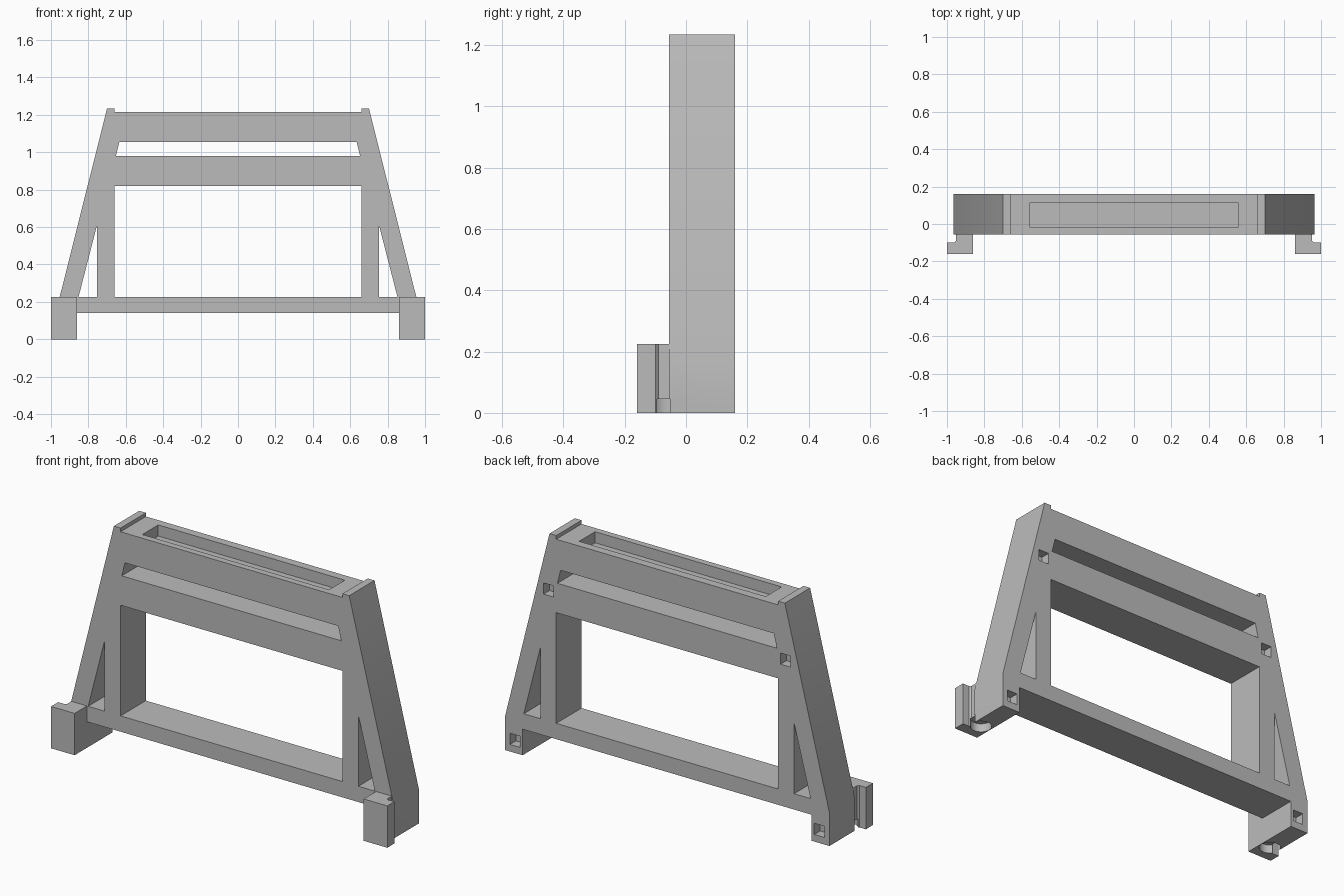
import bpy
import bmesh
import math
from mathutils import Vector

cube = bpy.data.objects.get("Cube")
if cube:
    bpy.data.objects.remove(cube, do_unlink=True)

grey = bpy.data.materials.new("plain grey")
grey.use_nodes = True
COLOUR = (0.5, 0.5, 0.5, 1)
grey.diffuse_color = COLOUR
grey.node_tree.nodes["Principled BSDF"].inputs["Base Color"].default_value = COLOUR

FRONT, BACK = -0.055, 0.16
FOOT_TOP = 0.225


def prism(name, points, axis, low, high):
    """Extrude a flat outline along y (points are x, z) or z (points are x, y)."""
    bm = bmesh.new()
    if axis == "y":
        verts = [bm.verts.new((a, low, b)) for a, b in points]
        move = Vector((0, high - low, 0))
    else:
        verts = [bm.verts.new((a, b, low)) for a, b in points]
        move = Vector((0, 0, high - low))
    face = bm.faces.new(verts)
    result = bmesh.ops.extrude_face_region(bm, geom=[face])
    moved = [g for g in result["geom"] if isinstance(g, bmesh.types.BMVert)]
    bmesh.ops.translate(bm, verts=moved, vec=move)
    bmesh.ops.recalc_face_normals(bm, faces=bm.faces)
    mesh = bpy.data.meshes.new(name)
    bm.to_mesh(mesh)
    bm.free()
    mesh.materials.append(grey)
    obj = bpy.data.objects.new(name, mesh)
    bpy.context.collection.objects.link(obj)
    return obj


def mirrored(points):
    """Close a right-half outline with its mirror image."""
    return points + [(-a, b) for a, b in reversed(points)]


def flip(points, side):
    return [(side * a, b) for a, b in points]


def rect(cx, cy, w, h):
    return [(cx - w / 2, cy - h / 2), (cx + w / 2, cy - h / 2),
            (cx + w / 2, cy + h / 2), (cx - w / 2, cy + h / 2)]


# Tapered frame with raised end lips and short legs
frame = prism("frame", mirrored([
    (0.86, 0.14), (0.86, 0), (0.965, 0), (0.965, 0.18),
    (0.70, 1.235), (0.66, 1.235), (0.66, 1.215)]), "y", FRONT, BACK)

joins, cuts = [], []

# Large window, upper slot and top tray
cuts.append(prism("window_cutter", mirrored([(0.66, FOOT_TOP), (0.66, 0.82)]), "y", -0.3, 0.3))
cuts.append(prism("slot_cutter", mirrored([(0.653, 0.98), (0.634, 1.055)]), "y", -0.3, 0.3))
cuts.append(prism("tray_cutter", rect(0, 0.0475, 1.11, 0.135), "z", 1.155, 1.3))

for side in (1, -1):
    # Hooked front foot
    foot = [(0.86, -0.16), (1.0, -0.16), (1.0, -0.10), (0.963, -0.10),
            (0.953, -0.09), (0.953, -0.03), (0.86, -0.03)]
    joins.append(prism("front_foot", flip(foot, side), "z", 0, FOOT_TOP))

    # Triangular brace opening
    brace = [(0.755, FOOT_TOP), (0.853, FOOT_TOP), (0.755, 0.605)]
    cuts.append(prism("brace_cutter", flip(brace, side), "y", -0.3, 0.3))

    # Square sockets in the back
    for x, z in ((0.905, 0.068), (0.705, 0.93)):
        cuts.append(prism("socket_cutter", rect(side * x, z, 0.06, 0.06), "y", 0.11, 0.3))

    # Round pocket under the foot, open at the outer side
    circle = [(0.915 + 0.052 * math.cos(i * math.tau / 32),
               -0.065 + 0.052 * math.sin(i * math.tau / 32)) for i in range(32)]
    cuts.append(prism("pocket_cutter", flip(circle, side), "z", -0.1, 0.045))

# Combine all parts into one solid
for operation, parts in (("UNION", joins), ("DIFFERENCE", cuts)):
    for part in parts:
        part.hide_render = True
        mod = frame.modifiers.new(part.name, "BOOLEAN")
        mod.operation = operation
        mod.solver = "EXACT"
        mod.object = part

bpy.context.view_layer.update()
solid = frame.evaluated_get(bpy.context.evaluated_depsgraph_get())
frame.data = bpy.data.meshes.new_from_object(solid)
frame.modifiers.clear()
for part in joins + cuts:
    bpy.data.objects.remove(part, do_unlink=True)

# Keep edges crisp and the pocket walls smooth
bpy.ops.object.select_all(action="DESELECT")
frame.select_set(True)
bpy.context.view_layer.objects.active = frame
bpy.ops.object.shade_smooth_by_angle(angle=math.radians(25))
